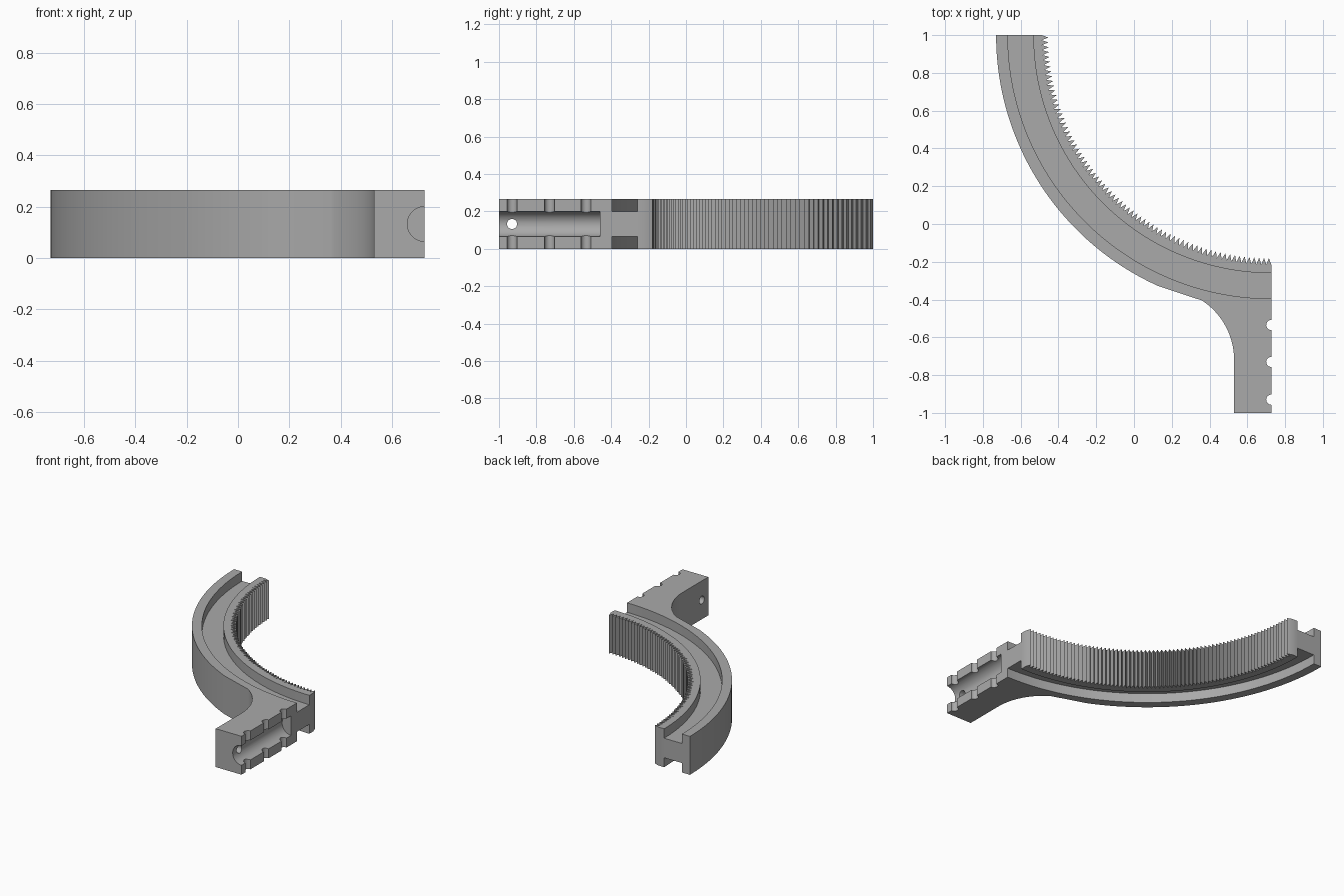
import bpy, bmesh
from math import sin, cos, radians, pi

if "Cube" in bpy.data.objects:
    bpy.data.objects.remove(bpy.data.objects["Cube"])

H = 0.265                 # total height
CX, CY = 0.727, 1.0       # centre of the quarter ring
R_OUT, R_ROOT, R_TIP = 1.457, 1.216, 1.18
TEETH = 72

grey = bpy.data.materials.new("grey")
grey.diffuse_color = (0.4, 0.4, 0.4, 1)
grey.use_nodes = True
grey.node_tree.nodes["Principled BSDF"].inputs["Base Color"].default_value = grey.diffuse_color


def arc(cx, cy, r, a0, a1, n):
    """Points on an arc, angles in degrees."""
    return [(cx + r * cos(radians(a0 + (a1 - a0) * i / n)),
             cy + r * sin(radians(a0 + (a1 - a0) * i / n))) for i in range(n + 1)]


def prism(name, pts, z0, z1):
    """Extrude a closed outline from z0 to z1."""
    bm = bmesh.new()
    face = bm.faces.new([bm.verts.new((x, y, z0)) for x, y in pts])
    top = bmesh.ops.extrude_face_region(bm, geom=[face])["geom"]
    bmesh.ops.translate(bm, vec=(0, 0, z1 - z0),
                        verts=[g for g in top if isinstance(g, bmesh.types.BMVert)])
    bmesh.ops.recalc_face_normals(bm, faces=bm.faces)
    me = bpy.data.meshes.new(name)
    bm.to_mesh(me)
    bm.free()
    ob = bpy.data.objects.new(name, me)
    bpy.context.collection.objects.link(ob)
    return ob


def rod(name, loc, rot, r, length, n):
    bpy.ops.mesh.primitive_cylinder_add(vertices=n, radius=r, depth=length,
                                        location=loc, rotation=rot)
    bpy.context.object.name = name
    return bpy.context.object


# Outer curve, then the fillet running down into the leg
outline = arc(CX, CY, R_OUT, 180, 245.8, 66)
outline += arc(0.153, -0.72, 0.377, 56.7, 0, 20)
outline += [(0.53, -1.0), (CX, -1.0)]
# Right side of the leg with three round notches
for y in (-0.93, -0.73, -0.535):
    outline += arc(CX, y, 0.027, 270, 90, 12)
# Toothed inner curve
step = 90 / TEETH
for i in range(TEETH):
    for a, r in ((270 - i * step, R_ROOT), (270 - (i + 0.5) * step, R_TIP)):
        outline += arc(CX, CY, r, a, a, 1)[:1]
outline += [(CX - R_ROOT, CY)]
body = prism("toothed_curved_rail", outline, 0, H)
body.data.materials.append(grey)

# Grooves in the top and bottom of the curve, leg channel and pin hole
groove = arc(CX, CY, 1.395, 178, 272, 94) + arc(CX, CY, 1.26, 272, 178, 94)
cutters = [
    prism("top_groove_cutter", groove, 0.2, H + 0.1),
    prism("bottom_groove_cutter", groove, -0.1, 0.065),
    rod("channel_cutter", (CX, -0.83, H / 2), (pi / 2, 0, 0), 0.0675, 0.74, 48),
    rod("pin_hole_cutter", (0.6, -0.93, H / 2), (0, pi / 2, 0), 0.027, 0.6, 24),
]
for c in cutters:
    c.hide_render = True
    m = body.modifiers.new(c.name, 'BOOLEAN')
    m.operation, m.solver, m.object = 'DIFFERENCE', 'EXACT', c

# Bake the cuts and remove the cutters
bpy.context.view_layer.update()
dg = bpy.context.evaluated_depsgraph_get()
cut = bpy.data.meshes.new_from_object(body.evaluated_get(dg))
body.modifiers.clear()
body.data = cut
cut.materials.clear()
cut.materials.append(grey)
for p in cut.polygons:
    p.material_index = 0
for c in cutters:
    bpy.data.objects.remove(c)

bpy.ops.object.select_all(action='DESELECT')
body.select_set(True)
bpy.context.view_layer.objects.active = body
bpy.ops.object.shade_smooth_by_angle(angle=radians(20))
